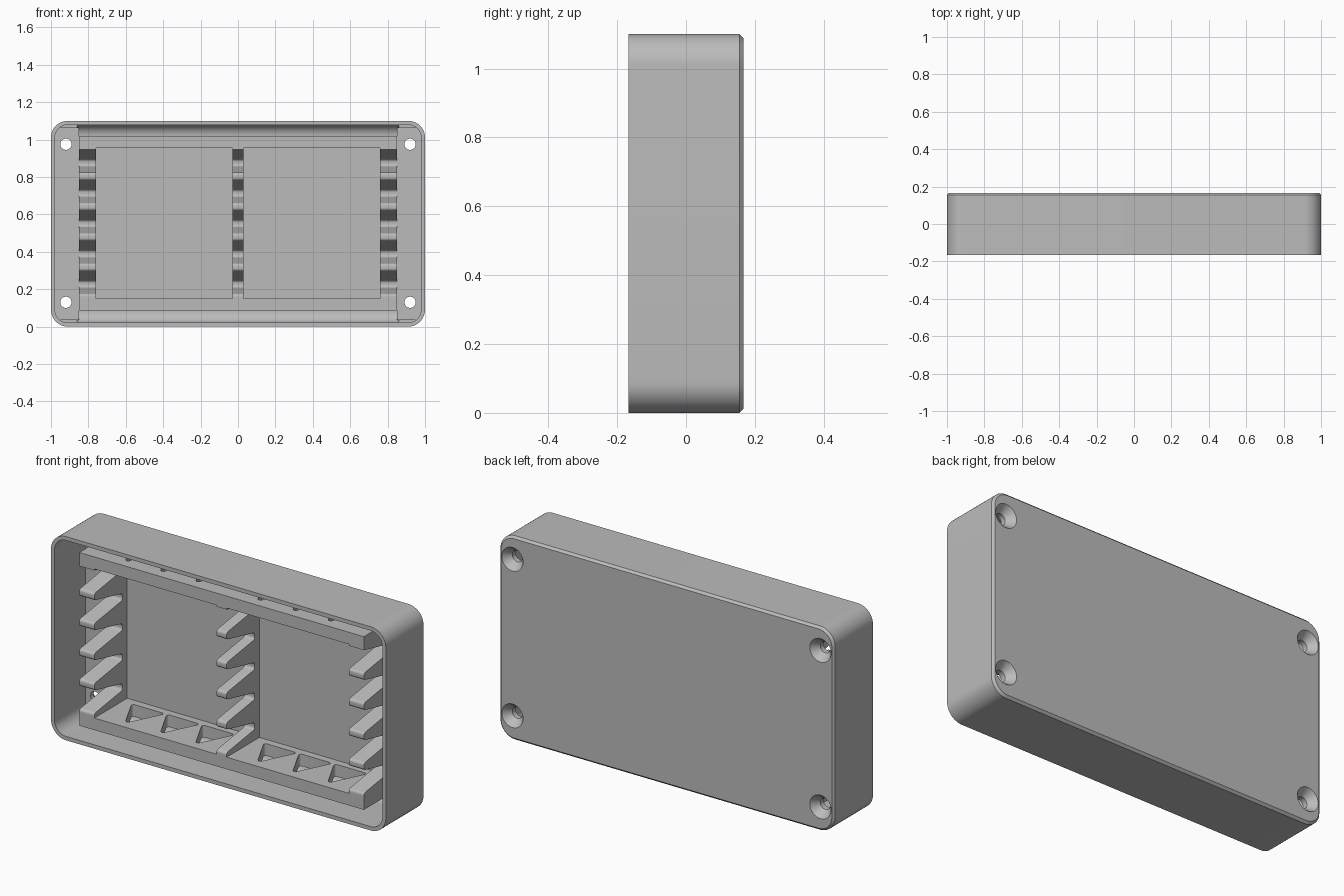
import bpy, bmesh, math
from mathutils import Vector

cube = bpy.data.objects.get("Cube")
if cube:
    bpy.data.objects.remove(cube, do_unlink=True)

# Single plastic material
GREY = (0.5, 0.5, 0.5, 1)
plastic = bpy.data.materials.new("grey plastic")
plastic.use_nodes = True
plastic.diffuse_color = GREY
plastic.node_tree.nodes["Principled BSDF"].inputs["Base Color"].default_value = GREY

HEIGHT, WALL = 1.1, 0.021
FRONT, BACK, FLOOR = -0.167, 0.167, 0.14
RACK_FRONT, RACK_HALF = -0.14, 0.85
RAIL_LOW, RAIL_HIGH = (0.085, 0.15), (0.955, 1.02)


def rounded(points, steps=8):
    """Round polygon corners; each point is (u, v, radius)."""
    out = []
    for i, (u, v, r) in enumerate(points):
        p = Vector((u, v))
        if r == 0:
            out.append(p)
            continue
        a = (Vector(points[i - 1][:2]) - p).normalized()
        b = (Vector(points[(i + 1) % len(points)][:2]) - p).normalized()
        half = a.angle(b) / 2
        centre = p + (a + b).normalized() * (r / math.sin(half))
        start = p + a * (r / math.tan(half)) - centre
        end = p + b * (r / math.tan(half)) - centre
        sweep = start.angle_signed(end)
        for k in range(steps + 1):
            t = sweep * k / steps
            c, s = math.cos(-t), math.sin(-t)
            out.append(centre + Vector((start.x * c - start.y * s, start.x * s + start.y * c)))
    return out


def finish(bm, name):
    bmesh.ops.remove_doubles(bm, verts=bm.verts, dist=0.0001)
    bmesh.ops.recalc_face_normals(bm, faces=bm.faces)
    mesh = bpy.data.meshes.new(name)
    bm.to_mesh(mesh)
    bm.free()
    obj = bpy.data.objects.new(name, mesh)
    obj.data.materials.append(plastic)
    bpy.context.collection.objects.link(obj)
    return obj


def prism(name, outline, axis, lo, hi):
    """Extrude a 2D outline along x, y or z."""
    bm = bmesh.new()
    place = {"x": lambda p, d: (d, p[0], p[1]),
             "y": lambda p, d: (p[0], d, p[1]),
             "z": lambda p, d: (p[0], p[1], d)}[axis]
    face = bm.faces.new([bm.verts.new(place(p, lo)) for p in outline])
    ext = bmesh.ops.extrude_face_region(bm, geom=[face])["geom"]
    shift = Vector(place((0, 0), hi - lo))
    bmesh.ops.translate(bm, vec=shift, verts=[v for v in ext if isinstance(v, bmesh.types.BMVert)])
    return finish(bm, name)


def box(name, x, y, z):
    return prism(name, [(x[0], z[0]), (x[1], z[0]), (x[1], z[1]), (x[0], z[1])], "y", *y)


def activate(obj):
    bpy.ops.object.select_all(action="DESELECT")
    obj.select_set(True)
    bpy.context.view_layer.objects.active = obj


def cut(obj, cutter):
    mod = obj.modifiers.new("cut", "BOOLEAN")
    mod.operation, mod.solver, mod.object = "DIFFERENCE", "EXACT", cutter
    activate(obj)
    bpy.ops.object.modifier_apply(modifier=mod.name)


def discard(cutter):
    bpy.data.objects.remove(cutter, do_unlink=True)


# Open-fronted tray with a chamfered back edge
def outline(inset):
    r = 0.09 - inset
    x, lo, hi = 1 - inset, inset, HEIGHT - inset
    return rounded([(-x, lo, r), (x, lo, r), (x, hi, r), (-x, hi, r)], 12)


bm = bmesh.new()
rings = [[bm.verts.new((p.x, y, p.y)) for p in outline(inset)]
         for inset, y in ((WALL, FLOOR), (WALL, FRONT), (0, FRONT), (0, BACK - 0.012), (0.012, BACK))]
for a, b in zip(rings, rings[1:]):
    for i in range(len(a)):
        j = (i + 1) % len(a)
        bm.faces.new((a[i], a[j], b[j], b[i]))
bm.faces.new(rings[0])
bm.faces.new(rings[-1])
shell = finish(bm, "tray_shell")
parts = [shell]

# End pads inside the tray
pads = []
for side, label in ((1, "left"), (-1, "right")):
    xs = sorted((side * RACK_HALF, side * 0.979))
    pads.append(box(label + "_end_pad", xs, (0.096, 0.15), (0.035, HEIGHT - 0.035)))
parts += pads

# Countersunk screw holes
for x in (-0.92, 0.92):
    for z in (0.13, 0.975):
        for r_in, r_out, y0, y1 in ((0.03, 0.03, 0.05, 0.25), (0.03, 0.066, 0.125, 0.17)):
            bm = bmesh.new()
            bmesh.ops.create_cone(bm, cap_ends=True, segments=32, radius1=r_out, radius2=r_in, depth=y1 - y0)
            cutter = finish(bm, "screw_cutter")
            cutter.rotation_euler.x = math.pi / 2
            cutter.location = (x, (y0 + y1) / 2, z)
            bpy.context.view_layer.update()
            cut(shell, cutter)
            cut(pads[0] if x > 0 else pads[1], cutter)
            discard(cutter)

# Rounded inner edges where the long walls meet the back
for label, flip in (("lower", False), ("upper", True)):
    w = WALL
    pts = [(0.145, w - 0.005, 0), (0.08, w - 0.005, 0), (0.08, w, 0),
           (FLOOR, w, 0.06), (FLOOR, w + 0.06, 0), (0.145, w + 0.06, 0)]
    if flip:
        pts = [(y, HEIGHT - z, r) for y, z, r in pts]
    parts.append(prism(label + "_inner_fillet", rounded(pts), "x", -0.86, 0.86))

# Rails with triangular openings
rails = [box(name, (-RACK_HALF, RACK_HALF), (RACK_FRONT, 0.145), z)
         for name, z in (("lower_rail", RAIL_LOW), ("upper_rail", RAIL_HIGH))]
for bay in (-0.395, 0.395):
    for step in (-1, 0, 1):
        x = bay + step * 0.21
        tri = rounded([(x - 0.1, 0.1, 0.012), (x, -0.1, 0.012), (x + 0.1, 0.1, 0.012)], 4)
        cutter = prism("triangle_cutter", tri, "z", 0.05, 1.05)
        for rail in rails:
            cut(rail, cutter)
        discard(cutter)
parts += rails

# Toothed combs: five flared slots between the rails
PITCH, TIP = 0.162, 0.015
profile = [(0.145, RAIL_HIGH[0], 0), (RACK_FRONT, RAIL_HIGH[0], 0)]
for i in range(5):
    top = 0.947 - i * PITCH
    profile += [(RACK_FRONT, top, TIP if i else 0), (0.1, top - 0.054, 0.016),
                (0.1, top - 0.09, 0.016), (RACK_FRONT, top - 0.125, TIP)]
profile += [(RACK_FRONT, RAIL_LOW[1], 0), (0.145, RAIL_LOW[1], 0)]
for label, lo, hi in (("right", -0.85, -0.76), ("middle", -0.03, 0.03), ("left", 0.76, 0.85)):
    parts.append(prism(label + "_comb", rounded(profile, 6), "x", lo, hi))

# Smooth curved surfaces, keep hard edges
for obj in parts:
    activate(obj)
    bpy.ops.object.shade_smooth_by_angle(angle=math.radians(30))
